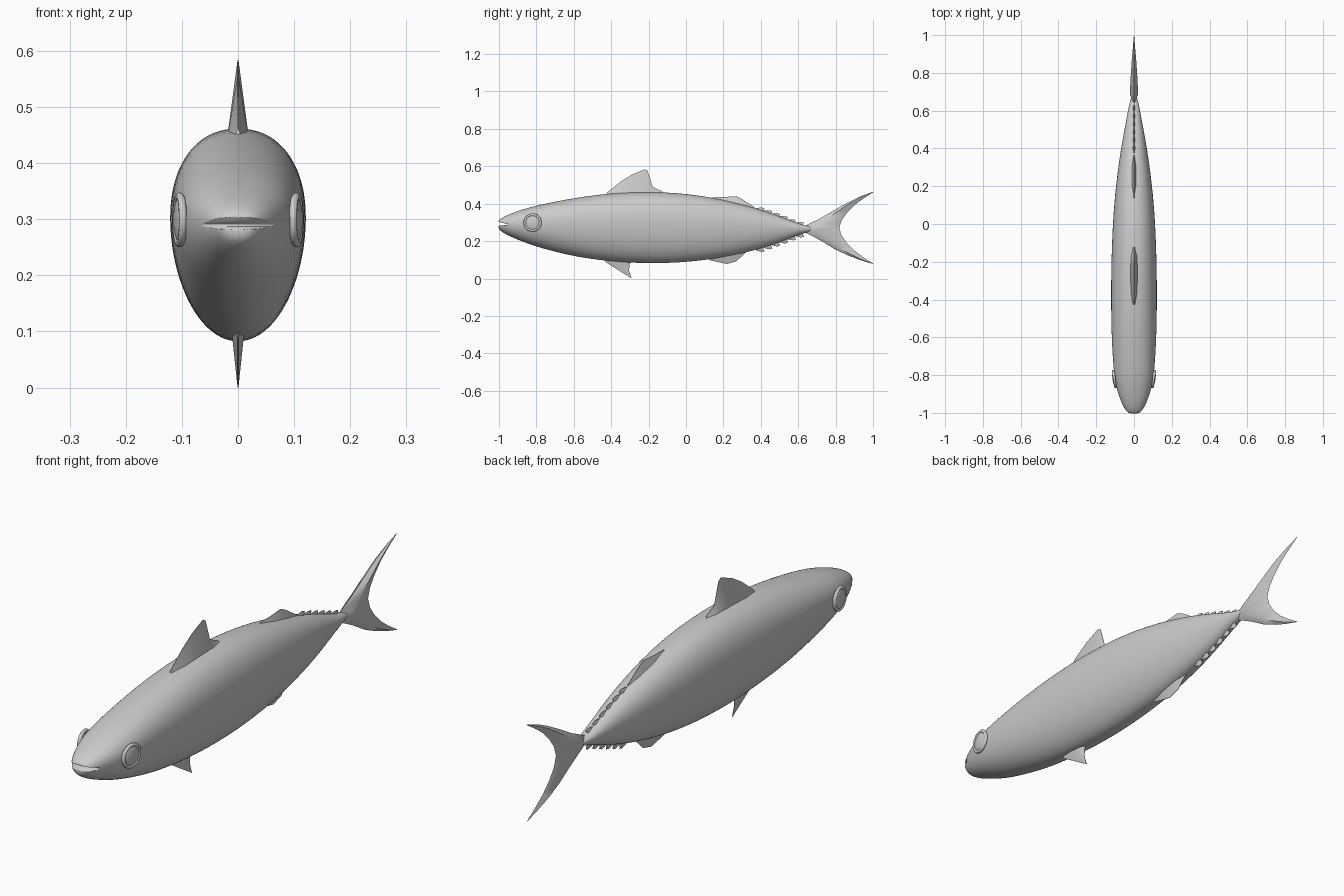
import bpy, bmesh, math
from mathutils import Matrix

if "Cube" in bpy.data.objects:
    bpy.data.objects.remove(bpy.data.objects["Cube"])


def make(name, verts, faces, angle=40):
    me = bpy.data.meshes.new(name)
    me.from_pydata(verts, [], faces)
    bm = bmesh.new()
    bm.from_mesh(me)
    bmesh.ops.remove_doubles(bm, verts=bm.verts, dist=1e-5)
    bmesh.ops.recalc_face_normals(bm, faces=bm.faces)
    bm.to_mesh(me)
    bm.free()
    ob = bpy.data.objects.new(name, me)
    bpy.context.collection.objects.link(ob)
    smooth(ob, angle)
    return ob


def smooth(ob, angle):
    bpy.ops.object.select_all(action='DESELECT')
    ob.select_set(True)
    bpy.context.view_layer.objects.active = ob
    bpy.ops.object.shade_smooth_by_angle(angle=math.radians(angle))


# Body sections: y, bottom z, top z, half width
BODY = [(-1.003, .277, .305, .018), (-1.0, .262, .313, .034), (-.98, .246, .327, .049),
        (-.95, .229, .342, .065), (-.9, .207, .361, .084), (-.85, .187, .377, .098),
        (-.78, .163, .396, .109), (-.6, .115, .432, .120), (-.4, .088, .459, .123),
        (-.2, .077, .466, .121), (0, .084, .457, .114), (.2, .109, .424, .098),
        (.4, .157, .370, .070), (.52, .200, .326, .047), (.6, .233, .294, .032),
        (.65, .247, .281, .022), (.69, .258, .272, .008)]


def body_z(y, col):
    for a, b in zip(BODY, BODY[1:]):
        if a[0] <= y <= b[0]:
            t = (y - a[0]) / (b[0] - a[0])
            return a[col] + t * (b[col] - a[col])


# Body: egg-shaped sections lofted along y
N = 24
verts, faces = [], []
for y, lo, hi, w in BODY:
    zc = lo + .58 * (hi - lo)
    for i in range(N):
        a = math.tau * i / N
        c, s = math.cos(a), math.sin(a)
        p = .9 if s > 0 else 1
        x = w * math.copysign(abs(c) ** p, c)
        z = zc + ((hi - zc) * s ** p if s > 0 else (zc - lo) * s)
        verts.append((x, y, z))
for r in range(len(BODY) - 1):
    for i in range(N):
        j = (i + 1) % N
        faces.append((r * N + i, r * N + j, (r + 1) * N + j, (r + 1) * N + i))
faces += [tuple(range(N)), tuple(range(len(verts) - N, len(verts)))]
body = make("body", verts, faces, 180)
body.modifiers.new("Smooth", 'SUBSURF').levels = 2
body.modifiers["Smooth"].render_levels = 2

# Mouth: thin wedge cut into the snout
prof = [(-1.03, .310), (-1.03, .279), (-.955, .287), (-.955, .291)]
cutter = make("mouth_cutter", [(x, y, z) for x in (-.2, .2) for y, z in prof],
              [(0, 1, 2, 3), (4, 5, 6, 7)] + [(i, (i + 1) % 4, (i + 1) % 4 + 4, i + 4) for i in range(4)])
cutter.hide_render = True
cutter.hide_set(True)
cutter.display_type = 'WIRE'
cut = body.modifiers.new("Mouth", 'BOOLEAN')
cut.operation, cut.object, cut.solver = 'DIFFERENCE', cutter, 'EXACT'


# Wedge fin: thick along the base, thin at the outer edge
def fin(name, base, edge, t):
    n = len(base)
    v = [(s * t * (.35 if i in (0, n - 1) else 1), y, z) for s in (-1, 1) for i, (y, z) in enumerate(base)]
    v += [(s * .0008, y, z) for s in (-1, 1) for y, z in edge]
    f = []
    for i in range(n - 1):
        f += [(i, i + 1, 2 * n + i + 1, 2 * n + i), (n + i, n + i + 1, 3 * n + i + 1, 3 * n + i),
              (2 * n + i, 2 * n + i + 1, 3 * n + i + 1, 3 * n + i), (i, i + 1, n + i + 1, n + i)]
    for i in (0, n - 1):
        f.append((i, n + i, 3 * n + i, 2 * n + i))
    return make(name, v, f)


fin("front_dorsal_fin",
    [(-.43, .445), (-.36, .45), (-.30, .455), (-.25, .455), (-.21, .455), (-.17, .455), (-.11, .452)],
    [(-.42, .462), (-.35, .518), (-.29, .555), (-.22, .584), (-.205, .575), (-.178, .49), (-.13, .467)], .018)
fin("rear_dorsal_fin",
    [(.13, .42), (.20, .41), (.26, .395), (.30, .385), (.37, .365)],
    [(.14, .434), (.21, .436), (.27, .440), (.30, .425), (.365, .382)], .014)
fin("anal_fin",
    [(.12, .11), (.18, .12), (.23, .13), (.27, .14), (.33, .155)],
    [(.13, .097), (.18, .086), (.22, .078), (.27, .092), (.315, .135)], .014)
fin("pelvic_fin",
    [(-.44, .105), (-.39, .10), (-.35, .097), (-.32, .095), (-.28, .092)],
    [(-.43, .088), (-.37, .05), (-.29, .0), (-.305, .045), (-.30, .082)], .011)

# Finlets: backswept teeth along the tail stock
for label, col, up in (("upper", 2, 1), ("lower", 1, -1)):
    for i in range(6):
        y = .375 + .042 * i
        h = up * (.012 if up > 0 else .018)
        y2 = y + .045
        fin(f"{label}_finlet_{i + 1}",
            [(y, body_z(y, col) - up * .008), (y + .025, body_z(y + .025, col) - up * .008),
             (y2 - .01, body_z(y2 - .01, col) - up * .008)],
            [(y, body_z(y, col)), (y + .03, body_z(y + .03, col) + h), (y2, body_z(y2, col) + h)], .009)

# Tail fin: lens-shaped strips from lower tip to upper tip
TAIL = [(1.0, .077, 1.0, .080, .0008), (.93, .099, .945, .116, .006), (.87, .122, .90, .150, .011),
        (.80, .154, .86, .190, .015), (.72, .203, .832, .230, .019), (.63, .250, .82, .268, .022),
        (.63, .279, .82, .275, .022), (.72, .323, .832, .312, .019), (.80, .370, .86, .350, .015),
        (.87, .409, .90, .392, .011), (.93, .438, .945, .425, .006), (1.0, .464, 1.0, .461, .0008)]
verts, faces = [], []
for y1, z1, y2, z2, t in TAIL:
    ym, zm = y1 + .3 * (y2 - y1), z1 + .3 * (z2 - z1)
    verts += [(0, y1, z1), (t, ym, zm), (0, y2, z2), (-t, ym, zm)]
for r in range(len(TAIL) - 1):
    for i in range(4):
        j = (i + 1) % 4
        faces.append((4 * r + i, 4 * r + j, 4 * r + 4 + j, 4 * r + 4 + i))
n = len(verts)
make("tail_fin", verts, faces + [(0, 1, 2, 3), (n - 4, n - 3, n - 2, n - 1)], 60)

# Eyes: raised rim with a shallow eyeball, mirrored left and right
for side, s in (("left", 1), ("right", -1)):
    turn = Matrix.Rotation(-s * math.radians(8), 4, 'Z')
    place = Matrix.Translation((s * .104, -.82, .299)) @ turn
    bpy.ops.mesh.primitive_torus_add(major_segments=32, minor_segments=10, major_radius=.042, minor_radius=.007)
    rim = bpy.context.object
    rim.name = f"{side}_eye_rim"
    rim.matrix_world = place @ Matrix.Rotation(math.pi / 2, 4, 'Y')
    smooth(rim, 60)
    bpy.ops.mesh.primitive_uv_sphere_add(segments=32, ring_count=16, radius=1)
    ball = bpy.context.object
    ball.name = f"{side}_eyeball"
    ball.matrix_world = place @ Matrix.Diagonal((.010, .040, .040, 1))
    smooth(ball, 60)
